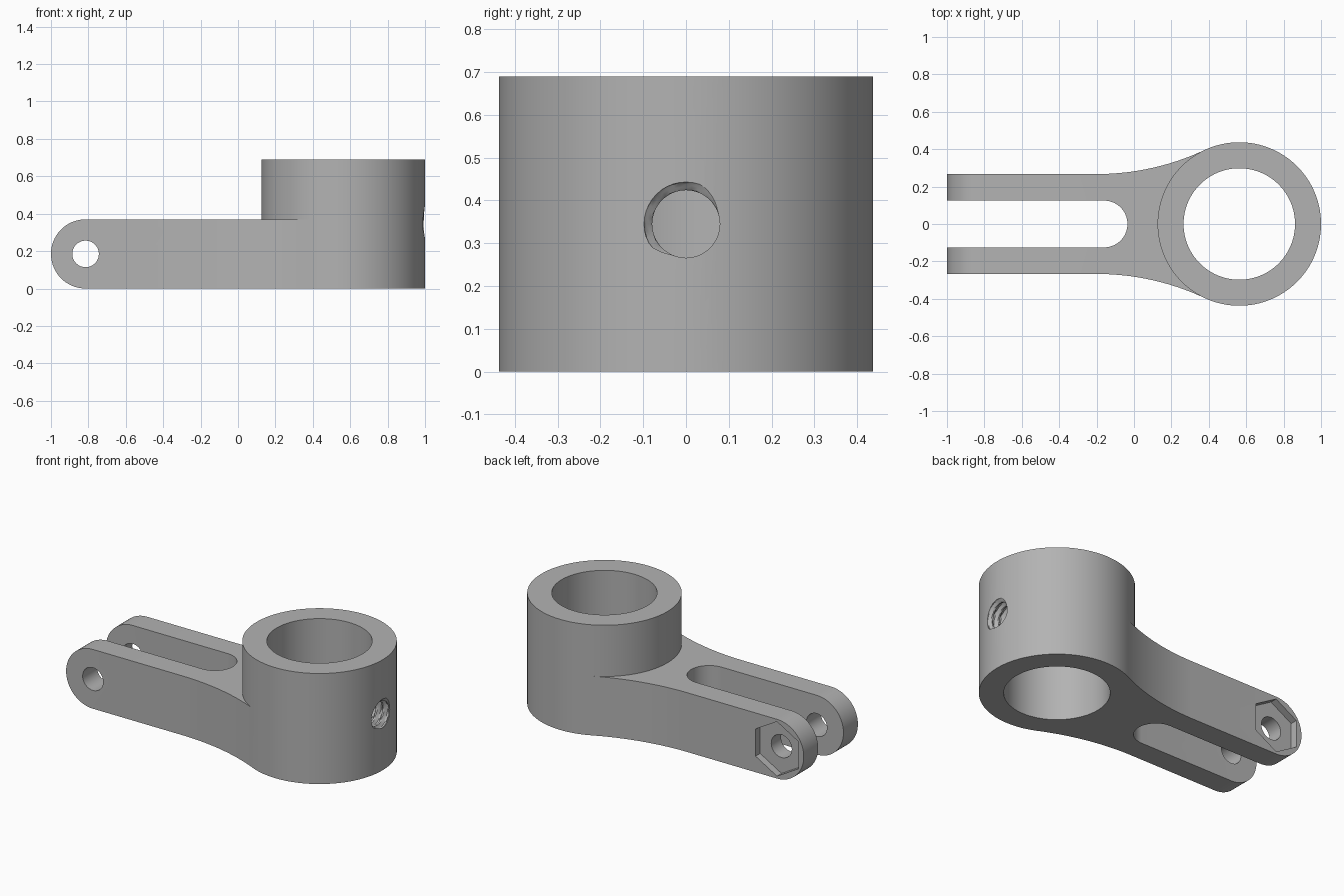
import bpy, bmesh
from math import sin, cos, pi, sqrt, atan2
from mathutils import Vector

cube = bpy.data.objects.get("Cube")
if cube:
    bpy.data.objects.remove(cube, do_unlink=True)

grey = bpy.data.materials.new("plain_grey")
grey.use_nodes = True
colour = (0.45, 0.45, 0.45, 1)
grey.diffuse_color = colour
grey.node_tree.nodes["Principled BSDF"].inputs["Base Color"].default_value = colour

# Main dimensions
COLLAR_X, COLLAR_R, BORE_R, COLLAR_H = 0.563, 0.437, 0.298, 0.69
ARM_H, ARM_HALF, SLOT_HALF = 0.37, 0.267, 0.125
PIN_R = ARM_H / 2
PIN_X = -1 + PIN_R
FLARE_X = -0.2
SCREW_Z = 0.345


def finish(name, bm):
    bmesh.ops.recalc_face_normals(bm, faces=bm.faces)
    mesh = bpy.data.meshes.new(name)
    bm.to_mesh(mesh)
    bm.free()
    mesh.materials.append(grey)
    obj = bpy.data.objects.new(name, mesh)
    bpy.context.collection.objects.link(obj)
    return obj


def arc(cx, cy, r, start, end, n):
    return [(cx + r * cos(start + (end - start) * i / n),
             cy + r * sin(start + (end - start) * i / n)) for i in range(n + 1)]


def circle(cx, cy, r, n, turn=0):
    return arc(cx, cy, r, turn, turn + 2 * pi, n)[:-1]


def prism(name, outline, axis, low, high):
    """Extrude an outline along z (outline in x, y) or along y (outline in x, z)."""
    bm = bmesh.new()
    place = (lambda a, b: (a, b, low)) if axis == "z" else (lambda a, b: (a, low, b))
    face = bm.faces.new([bm.verts.new(place(a, b)) for a, b in outline])
    out = bmesh.ops.extrude_face_region(bm, geom=[face])
    step = Vector((0, 0, high - low)) if axis == "z" else Vector((0, high - low, 0))
    bmesh.ops.translate(bm, vec=step, verts=[v for v in out["geom"] if isinstance(v, bmesh.types.BMVert)])
    return finish(name, bm)


def combine(obj, other, operation):
    mod = obj.modifiers.new(operation, "BOOLEAN")
    mod.operation, mod.solver, mod.object = operation, "EXACT", other
    bpy.context.view_layer.objects.active = obj
    bpy.ops.object.modifier_apply(modifier=mod.name)
    bpy.data.objects.remove(other, do_unlink=True)


def thread_cutter(name, x0, x1, z, minor, major, pitch, around=40, per_turn=8):
    """Screw-shaped rod along x whose radius follows a helix."""
    bm = bmesh.new()
    rings = []
    count = int((x1 - x0) / pitch * per_turn)
    for i in range(count + 1):
        x = x0 + (x1 - x0) * i / count
        ring = []
        for j in range(around):
            a = 2 * pi * j / around
            phase = (x / pitch + j / around) % 1
            ridge = min(1, max(0, 1.5 - abs(phase - 0.5) * 4))
            r = minor + (major - minor) * ridge
            ring.append(bm.verts.new((x, r * cos(a), z + r * sin(a))))
        rings.append(ring)
    for p, q in zip(rings, rings[1:]):
        for j in range(around):
            k = (j + 1) % around
            bm.faces.new((p[j], p[k], q[k], q[j]))
    bm.faces.new(rings[0])
    bm.faces.new(rings[-1])
    bmesh.ops.triangulate(bm, faces=bm.faces)
    return finish(name, bm)


# Arm plan: straight fork flaring along an arc tangent to the collar
span = COLLAR_X - FLARE_X
flare_r = (span ** 2 + ARM_HALF ** 2 - COLLAR_R ** 2) / (2 * (COLLAR_R - ARM_HALF))
flare_y = ARM_HALF + flare_r
touch = atan2(-flare_y, span)
upper = [(-1.1, ARM_HALF)] + arc(FLARE_X, flare_y, flare_r, -pi / 2, touch, 20)
outline = upper + [(x, -y) for x, y in reversed(upper)]
bracket = prism("clamp_bracket", outline, "z", -0.1, 0.5)

# Arm side profile with rounded pin end
side = arc(PIN_X, PIN_R, PIN_R, pi / 2, 3 * pi / 2, 32) + [(0.6, 0), (0.6, ARM_H)]
combine(bracket, prism("side_profile", side, "y", -0.6, 0.6), "INTERSECT")

# Fork slot
slot_end = -0.035 - SLOT_HALF
slot = arc(slot_end, 0, SLOT_HALF, -pi / 2, pi / 2, 32) + [(-1.2, SLOT_HALF), (-1.2, -SLOT_HALF)]
combine(bracket, prism("slot", slot, "z", -0.2, 0.6), "DIFFERENCE")

# Pin hole and hexagonal nut recess on the back tine
combine(bracket, prism("pin_hole", circle(PIN_X, PIN_R, 0.071, 40), "y", -0.5, 0.5), "DIFFERENCE")
combine(bracket, prism("nut_recess", circle(PIN_X, PIN_R, 0.17, 6, pi / 6), "y", ARM_HALF - 0.045, 0.5), "DIFFERENCE")

# Collar, bore and threaded screw hole
combine(bracket, prism("collar", circle(COLLAR_X, 0, COLLAR_R, 128), "z", 0, COLLAR_H), "UNION")
combine(bracket, prism("bore", circle(COLLAR_X, 0, BORE_R, 96), "z", -0.2, 0.9), "DIFFERENCE")
combine(bracket, thread_cutter("screw_hole", 0.7, 1.1, SCREW_Z, 0.079, 0.098, 0.045), "DIFFERENCE")

# Smooth curved walls, keep crisp rims
bpy.ops.object.select_all(action="DESELECT")
bracket.select_set(True)
bpy.context.view_layer.objects.active = bracket
bpy.ops.object.shade_smooth_by_angle(angle=pi / 7)
